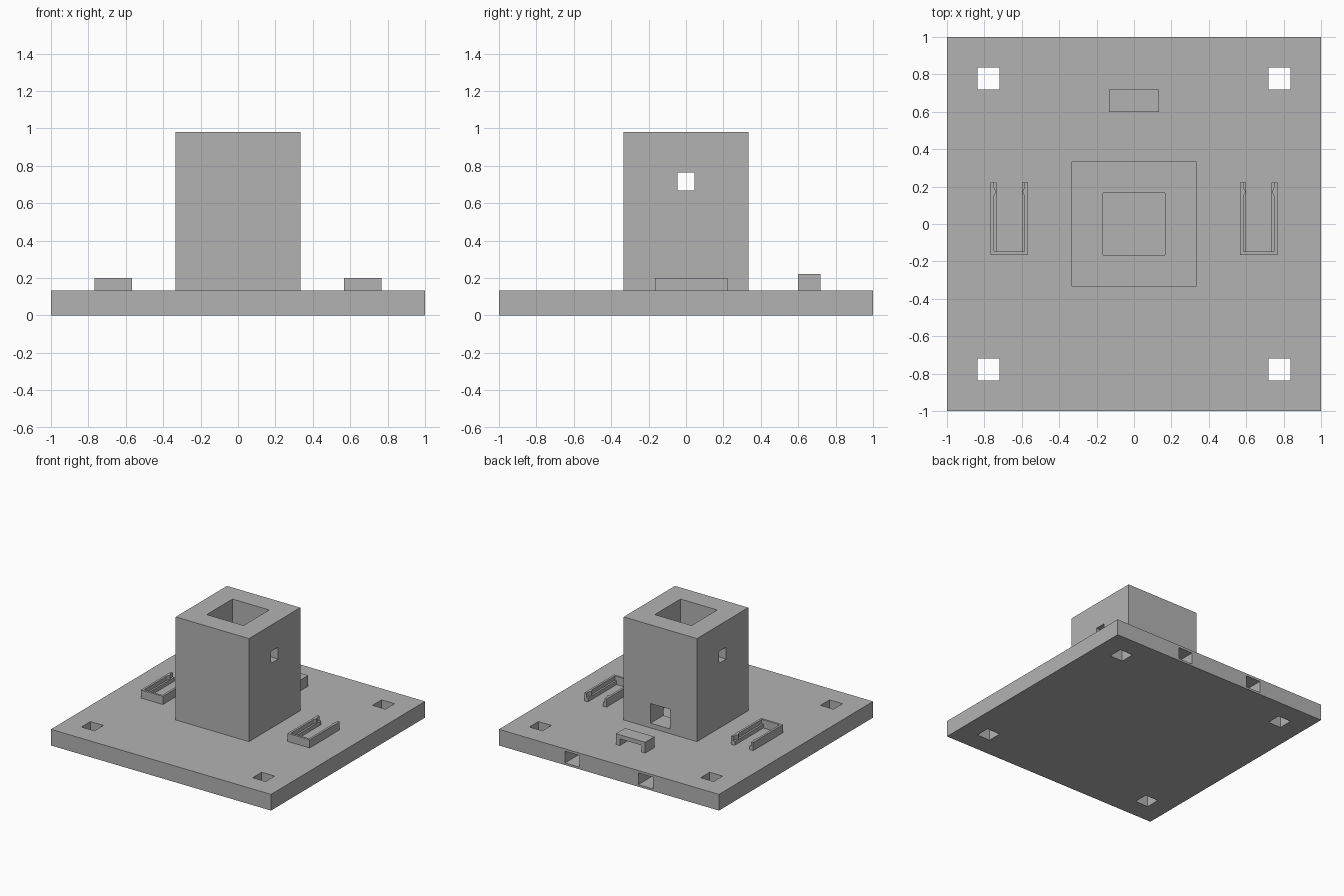
import bpy
import bmesh

default = bpy.data.objects.get("Cube")
if default:
    bpy.data.objects.remove(default, do_unlink=True)

grey = bpy.data.materials.new("plain grey")
grey.use_nodes = True
GREY = (0.45, 0.45, 0.45, 1)
grey.diffuse_color = GREY
grey.node_tree.nodes["Principled BSDF"].inputs["Base Color"].default_value = GREY

BASE_TOP = 0.133


def add_prism(bm, outline, z0, z1):
    """Extrude a flat outline from z0 up to z1."""
    face = bm.faces.new([bm.verts.new((x, y, z0)) for x, y in outline])
    top = bmesh.ops.extrude_face_region(bm, geom=[face])["geom"]
    verts = [g for g in top if isinstance(g, bmesh.types.BMVert)]
    bmesh.ops.translate(bm, verts=verts, vec=(0, 0, z1 - z0))


def add_box(bm, x, y, z):
    add_prism(bm, [(x[0], y[0]), (x[1], y[0]), (x[1], y[1]), (x[0], y[1])], *z)


def make_object(name, bm):
    bmesh.ops.recalc_face_normals(bm, faces=bm.faces)
    mesh = bpy.data.meshes.new(name)
    bm.to_mesh(mesh)
    bm.free()
    mesh.materials.append(grey)
    obj = bpy.data.objects.new(name, mesh)
    bpy.context.collection.objects.link(obj)
    return obj


def cut_box(name, body, holes):
    """Box with box-shaped holes cut out of it."""
    bm = bmesh.new()
    add_box(bm, *body)
    obj = make_object(name, bm)
    for hole in holes:
        bm = bmesh.new()
        add_box(bm, *hole)
        cutter = make_object("cutter", bm)
        cutter.hide_render = True
        mod = obj.modifiers.new("cut", "BOOLEAN")
        mod.operation = "DIFFERENCE"
        mod.solver = "EXACT"
        mod.object = cutter
        bpy.context.view_layer.objects.active = obj
        bpy.ops.object.modifier_apply(modifier=mod.name)
        bpy.data.objects.remove(cutter, do_unlink=True)
    return obj


def span(centre, half):
    return (centre - half, centre + half)


# Base plate: four square corner holes and two sockets in the back edge
holes = [(span(sx * 0.778, 0.059), span(sy * 0.778, 0.059), (-0.1, 0.3))
         for sx in (-1, 1) for sy in (-1, 1)]
holes += [(span(s * 0.333, 0.066), (0.6, 1.1), (0.017, 0.113)) for s in (-1, 1)]
cut_box("base_plate", (span(0, 1), span(0, 1), (0, BASE_TOP)), holes)

# Hollow column: open shaft, cross hole through the sides, port in the back
cut_box("column", (span(0, 0.333), span(0, 0.333), (BASE_TOP, 0.98)), [
    (span(0, 0.167), span(0, 0.167), (0.167, 1.1)),
    (span(0, 0.5), span(0, 0.045), (0.667, 0.765)),
    (span(0, 0.089), (0.1, 0.5), (0.172, 0.333)),
])

# Small bridge behind the column
cut_box("bridge", (span(0, 0.133), (0.6, 0.72), (BASE_TOP, 0.222)), [
    (span(0, 0.098), (0.5, 0.8), (0.1, 0.188)),
])

# Pair of U-shaped clips: thin wall with snap bumps, and a low ledge inside
half = [(0.1, -0.165), (0.1, 0.223), (0.082, 0.223), (0.082, 0.195),
        (0.07, 0.172), (0.082, 0.15), (0.082, -0.147)]
for name, side in (("left_clip", 1), ("right_clip", -1)):
    bm = bmesh.new()
    outline = half + [(-x, y) for x, y in reversed(half)]
    add_prism(bm, outline, BASE_TOP, 0.2)
    for ledge in ((0.067, 0.082), (-0.082, -0.067)):
        add_box(bm, ledge, (-0.147, 0.223), (BASE_TOP, 0.165))
    make_object(name, bm).location.x = side * 0.667
